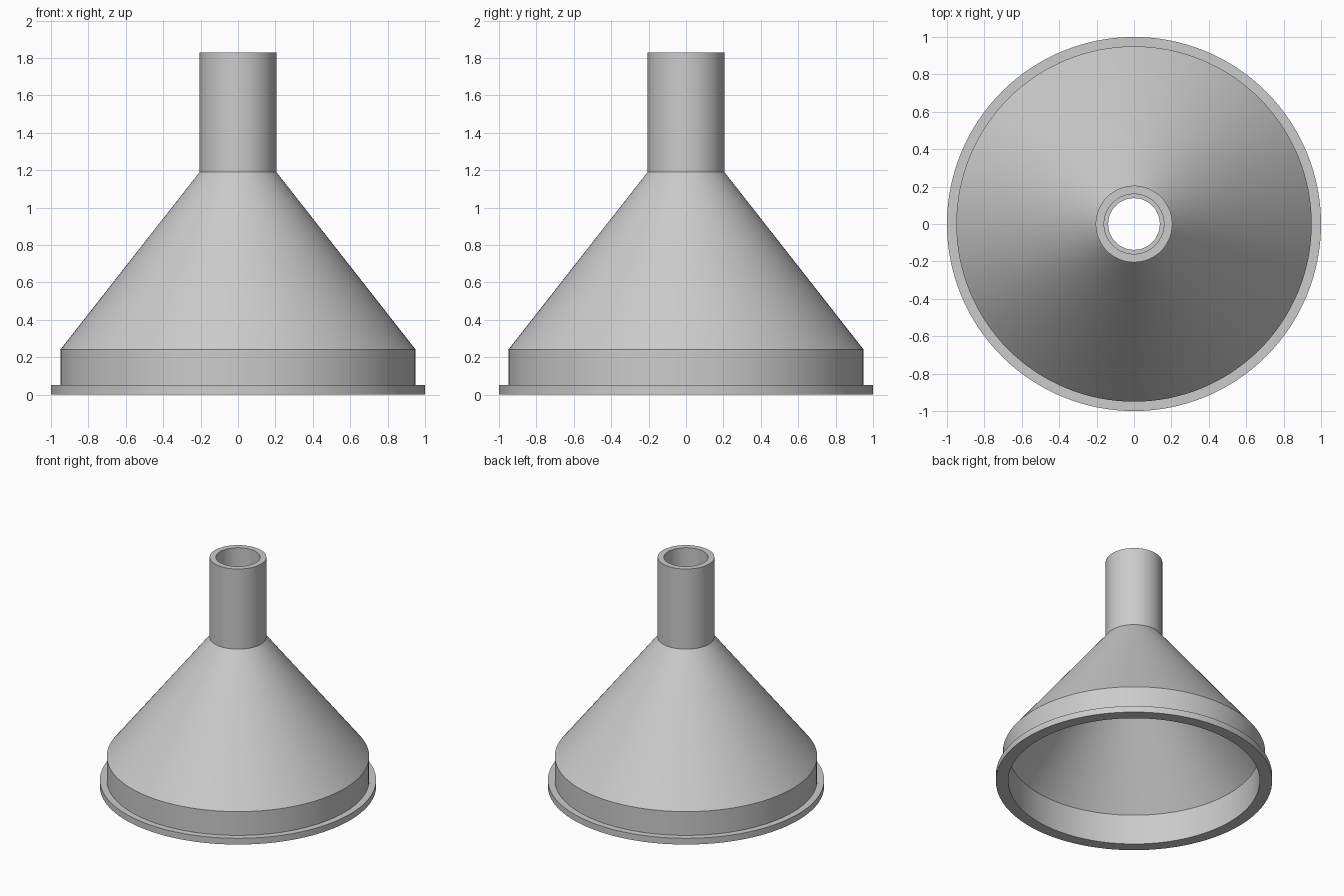
import bpy, bmesh, math

if "Cube" in bpy.data.objects:
    bpy.data.objects.remove(bpy.data.objects["Cube"])

SEGMENTS = 128


def lathe(name, profile):
    """Revolve a closed (radius, height) profile around the z axis."""
    bm = bmesh.new()
    rings = []
    for i in range(SEGMENTS):
        a = 2 * math.pi * i / SEGMENTS
        rings.append([bm.verts.new((r * math.cos(a), r * math.sin(a), z)) for r, z in profile])
    n = len(profile)
    for i in range(SEGMENTS):
        here, there = rings[i], rings[(i + 1) % SEGMENTS]
        for j in range(n):
            k = (j + 1) % n
            bm.faces.new((here[j], there[j], there[k], here[k]))
    bmesh.ops.recalc_face_normals(bm, faces=bm.faces)
    mesh = bpy.data.meshes.new(name)
    bm.to_mesh(mesh)
    bm.free()
    obj = bpy.data.objects.new(name, mesh)
    bpy.context.collection.objects.link(obj)
    bpy.ops.object.select_all(action='DESELECT')
    obj.select_set(True)
    bpy.context.view_layer.objects.active = obj
    bpy.ops.object.shade_smooth_by_angle(angle=math.radians(30))
    return obj


# Hollow funnel: rim flange, collar, cone and spout outside, then back down the inside
lathe("funnel", [
    (1.00, 0.00), (1.00, 0.05),      # flange
    (0.95, 0.05), (0.95, 0.24),      # collar
    (0.205, 1.19), (0.205, 1.83),    # cone and spout
    (0.16, 1.83), (0.16, 1.19),      # spout bore
    (0.138, 1.19),                   # ledge inside the spout
    (0.91, 0.24), (0.91, 0.00),      # inner cone and inner collar
])
